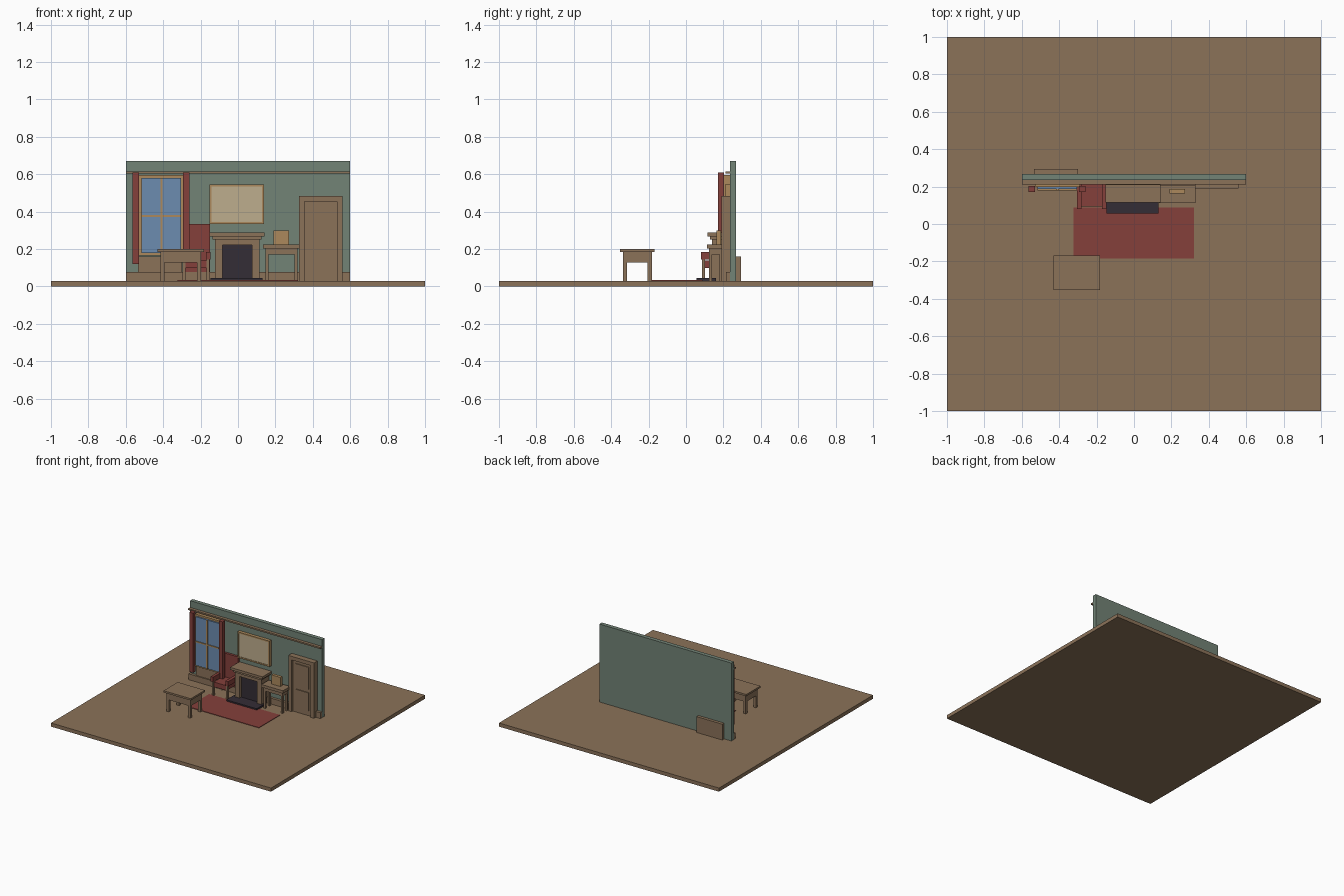
import bpy, bmesh


def mat(name, r, g, b):
    m = bpy.data.materials.new(name)
    lin = [((c / 255 + 0.055) / 1.055) ** 2.4 for c in (r, g, b)]
    m.diffuse_color = (*lin, 1)
    return m


WOOD = mat("brown wood", 139, 114, 89)
GREEN = mat("sage green", 114, 131, 118)
RED = mat("deep red", 133, 64, 59)
BLUE = mat("glass blue", 108, 140, 176)
TAN = mat("light wood", 172, 137, 92)
CREAM = mat("cream canvas", 190, 174, 141)
DARK = mat("dark stone", 52, 45, 54)


def part(name, material, *boxes):
    """One object from boxes given as (x0, x1, y0, y1, z0, z1)."""
    bm = bmesh.new()
    for x0, x1, y0, y1, z0, z1 in boxes:
        vs = bmesh.ops.create_cube(bm, size=1)["verts"]
        for v in vs:
            v.co.x = x1 if v.co.x > 0 else x0
            v.co.y = y1 if v.co.y > 0 else y0
            v.co.z = z1 if v.co.z > 0 else z0
    me = bpy.data.meshes.new(name)
    bm.to_mesh(me)
    bm.free()
    me.materials.append(material)
    ob = bpy.data.objects.new(name, me)
    bpy.context.collection.objects.link(ob)
    return ob


def frame(x0, x1, y0, y1, z0, z1, w):
    """Four bars around an opening."""
    return [(x0, x0 + w, y0, y1, z0, z1), (x1 - w, x1, y0, y1, z0, z1),
            (x0 + w, x1 - w, y0, y1, z0, z0 + w), (x0 + w, x1 - w, y0, y1, z1 - w, z1)]


def legs(x0, x1, y0, y1, z0, z1, w):
    return [(x, x + w, y, y + w, z0, z1) for x in (x0, x1 - w) for y in (y0, y1 - w)]


def table(name, x0, x1, y0, y1, z_apron, z_top, z1, inset, w):
    a, b, c, d = x0 + inset, x1 - inset, y0 + inset, y1 - inset
    part(name + "_top", WOOD, (x0, x1, y0, y1, z_top, z1))
    part(name + "_apron", WOOD, (a, b, c, d, z_apron, z_top))
    part(name + "_legs", WOOD, *legs(a, b, c, d, F, z_apron, w))


F = 0.03  # floor height

# Room shell
part("floor", WOOD, (-1, 1, -1, 1, 0, F))
part("wall", GREEN, (-0.6, 0.6, 0.235, 0.268, F, 0.67))
part("baseboard", WOOD, (-0.6, 0.6, 0.213, 0.235, F, 0.078))
part("picture_rail", WOOD, (-0.6, 0.6, 0.21, 0.235, 0.603, 0.615))
part("rug", RED, (-0.323, 0.32, -0.185, 0.087, F, 0.034))

# Window, the panel below it and the curtains
part("window_panel", WOOD, (-0.535, -0.3, 0.222, 0.293, F, 0.16))
part("window_frame", TAN, *frame(-0.53, -0.29, 0.198, 0.235, 0.165, 0.595, 0.017))
part("window_glass", BLUE, (-0.515, -0.305, 0.186, 0.205, 0.18, 0.58))
part("window_bars", TAN, (-0.415, -0.405, 0.18, 0.19, 0.18, 0.58),
     (-0.515, -0.305, 0.18, 0.19, 0.372, 0.382))
part("curtains", RED, (-0.563, -0.528, 0.172, 0.204, 0.12, 0.61),
     (-0.295, -0.26, 0.172, 0.204, 0.12, 0.61))

# Fireplace
part("hearth", DARK, (-0.146, 0.13, 0.057, 0.16, F, 0.045))
part("fireplace_surround", WOOD, (-0.122, -0.083, 0.138, 0.235, F, 0.25),
     (0.076, 0.116, 0.138, 0.235, F, 0.25), (-0.083, 0.076, 0.138, 0.235, 0.222, 0.25))
part("firebox", DARK, (-0.083, 0.076, 0.165, 0.235, F, 0.222))
part("mantel", WOOD, (-0.135, 0.125, 0.127, 0.235, 0.25, 0.268),
     (-0.152, 0.142, 0.115, 0.235, 0.268, 0.288))

# Picture over the mantel
part("picture_frame", TAN, *frame(-0.152, 0.14, 0.208, 0.235, 0.333, 0.545, 0.011))
part("picture_canvas", CREAM, (-0.141, 0.129, 0.212, 0.235, 0.344, 0.534))

# Door
part("door_casing", WOOD, *frame(0.325, 0.558, 0.19, 0.235, F, 0.485, 0.03)[:2],
     (0.355, 0.528, 0.19, 0.235, 0.455, 0.485))
part("door_slab", WOOD, (0.355, 0.528, 0.205, 0.235, F, 0.455))
part("door_panels", WOOD, (0.38, 0.503, 0.198, 0.205, 0.07, 0.22),
     (0.38, 0.503, 0.198, 0.205, 0.25, 0.43))

# Tables and the box
table("front_table", -0.43, -0.183, -0.352, -0.168, 0.128, 0.185, 0.2, 0.015, 0.022)
table("side_table", 0.135, 0.33, 0.112, 0.207, 0.172, 0.202, 0.225, 0.012, 0.016)
part("small_box", TAN, (0.19, 0.272, 0.162, 0.187, 0.225, 0.3))

# Armchair
part("chair_seat", RED, (-0.285, -0.168, 0.093, 0.225, 0.1, 0.14))
part("chair_back", RED, (-0.298, -0.15, 0.215, 0.235, 0.07, 0.335))
part("chair_arms", RED, (-0.305, -0.282, 0.08, 0.22, 0.145, 0.185),
     (-0.171, -0.146, 0.08, 0.22, 0.145, 0.185))
part("chair_legs", WOOD, *legs(-0.298, -0.153, 0.085, 0.222, F, 0.145, 0.016))
